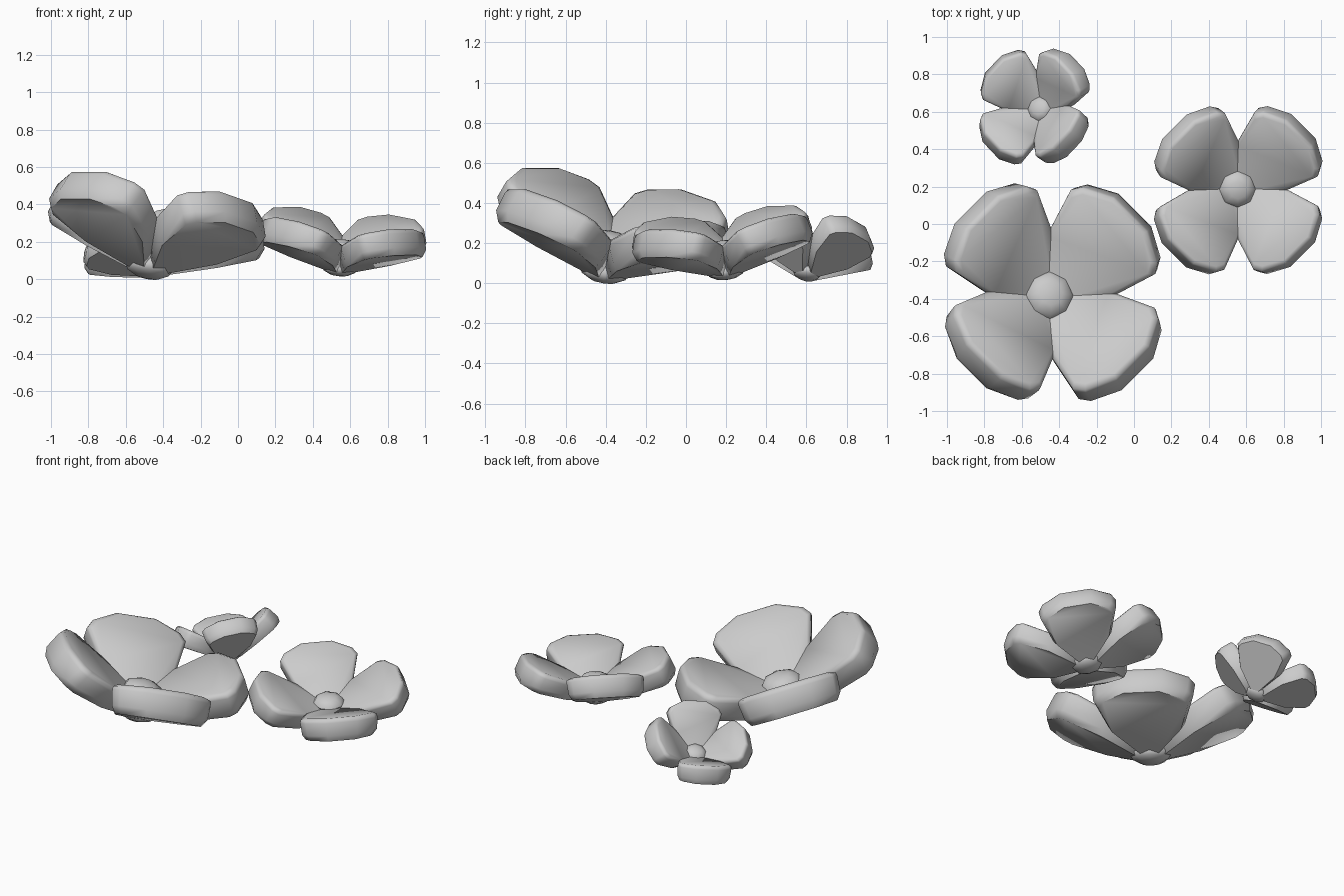
import bpy, bmesh, math
from mathutils import Matrix, Vector, Quaternion

if "Cube" in bpy.data.objects:
    bpy.data.objects.remove(bpy.data.objects["Cube"])

# half outline of a petal: (distance from centre, half width)
HALF = [(0.02, 0.06), (0.26, 0.25), (0.51, 0.325), (0.57, 0.29), (0.655, 0.13)]
OUTLINE = HALF + [(u, -w) for u, w in reversed(HALF)]
# rings of a petal from top to bottom: (width factor, end inset, depth factor)
RINGS = [(0.90, 0.025, 0.0), (0.99, 0.004, 0.08), (1.0, 0.0, 0.2), (0.97, 0.0, 0.75), (0.87, 0.03, 1.0)]


def finish(name, bm, matrix):
    bmesh.ops.transform(bm, matrix=matrix, verts=bm.verts)
    bmesh.ops.recalc_face_normals(bm, faces=bm.faces)
    me = bpy.data.meshes.new(name)
    bm.to_mesh(me)
    bm.free()
    ob = bpy.data.objects.new(name, me)
    bpy.context.collection.objects.link(ob)
    for o in bpy.context.selected_objects:
        o.select_set(False)
    bpy.context.view_layer.objects.active = ob
    ob.select_set(True)
    bpy.ops.object.shade_smooth_by_angle(angle=math.radians(55))


def petal(name, matrix, thick):
    # cushion-shaped wedge, thicker towards the rim
    bm = bmesh.new()
    loops = []
    for wf, inset, df in RINGS:
        loop = []
        for u, w in OUTLINE:
            depth = thick * (0.14 + 0.055 * u / 0.66) * df
            loop.append(bm.verts.new((u - inset * u / 0.66, w * wf, -depth)))
        loops.append(loop)
    n = len(OUTLINE)
    bm.faces.new(loops[0])
    bm.faces.new(loops[-1][::-1])
    for a, b in zip(loops, loops[1:]):
        for i in range(n):
            j = (i + 1) % n
            bm.faces.new((a[i], b[i], b[j], a[j]))
    finish(name, bm, matrix)


def button(name, matrix, height, squash):
    # low faceted dome
    bm = bmesh.new()
    bmesh.ops.create_uvsphere(bm, u_segments=8, v_segments=6, radius=0.13)
    finish(name, bm, matrix @ Matrix.Translation((0, 0, height)) @ Matrix.Diagonal((1, 1, squash, 1)))


def flower(name, centre, scale, tilt_dir, tilt, lift, thick):
    # lean the whole flower towards tilt_dir (degrees in plan)
    a = math.radians(tilt_dir)
    lean = Quaternion((-math.sin(a), math.cos(a), 0), math.radians(tilt)).to_matrix().to_4x4()
    base = Matrix.Translation(Vector(centre)) @ lean @ Matrix.Scale(scale, 4)
    for k in range(4):
        petal(f"{name}_petal_{k + 1}", base @ Matrix.Rotation(math.radians(45 + 90 * k), 4, 'Z')
              @ Matrix.Rotation(-math.radians(lift), 4, 'Y'), thick)
    button(name + "_heart", base, 0.055, 0.45)
    button(name + "_underside", base, -0.09, 0.5)


flower("large_flower", (-0.46, -0.39, 0.15), 0.98, 45, 14, 29, 1.0)
flower("medium_flower", (0.55, 0.19, 0.13), 0.745, -52, 8, 25, 1.0)
flower("small_flower", (-0.495, 0.61, 0.092), 0.525, 155, 24, 36, 1.15)
